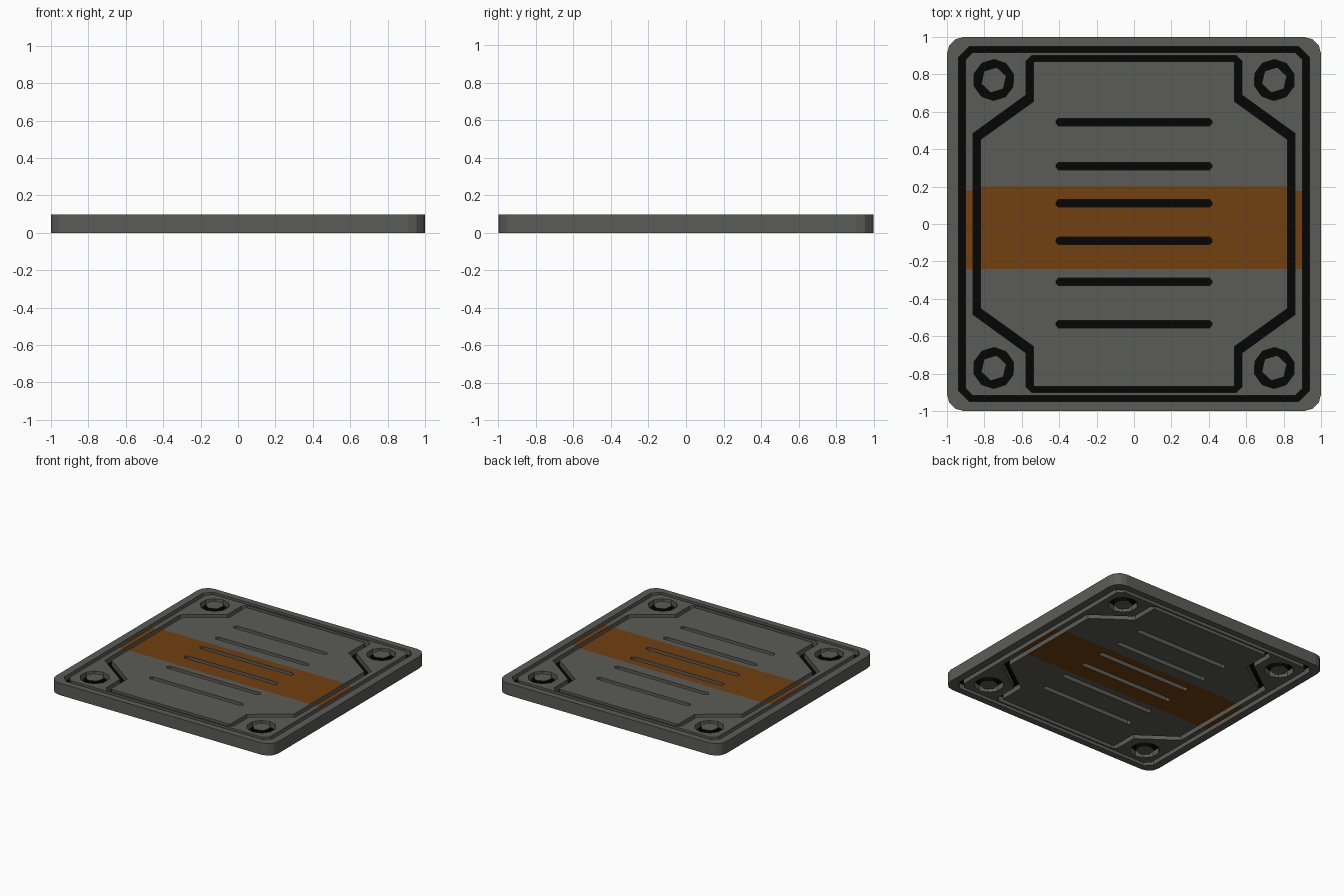
import bpy, bmesh, math

if "Cube" in bpy.data.objects:
    bpy.data.objects.remove(bpy.data.objects["Cube"])


def material(name, rgb):
    m = bpy.data.materials.new(name)
    m.diffuse_color = (*rgb, 1.0)
    m.use_nodes = True
    m.node_tree.nodes["Principled BSDF"].inputs["Base Color"].default_value = m.diffuse_color
    return m


GREY = material("dark grey metal", (0.105, 0.105, 0.095))
ORANGE = material("burnt orange", (0.165, 0.05, 0.005))
BLACK = material("black", (0.0015, 0.0015, 0.0015))


def mirror4(quarter):
    """Closed outline from its upper right quarter, listed from top to right."""
    q = list(quarter)
    return (q + [(x, -y) for x, y in reversed(q)]
            + [(-x, -y) for x, y in q] + [(-x, y) for x, y in reversed(q)])


def chamfered(hx, hy, c):
    return mirror4([(hx - c, hy), (hx, hy - c)])


def rounded(h, r, n):
    return mirror4([(h - r + r * math.sin(a), h - r + r * math.cos(a))
                    for a in (math.pi / 2 * i / n for i in range(n + 1))])


def polygon(cx, cy, r, n):
    return [(cx + r * math.cos(2 * math.pi * i / n + 0.3),
             cy + r * math.sin(2 * math.pi * i / n + 0.3)) for i in range(n)]


def slab(name, loops, z0, z1, mat, band=None, side_mat=None):
    """Filled outline with holes, thickened; band = painted y range on its flat faces."""
    curve = bpy.data.curves.new(name + "_outline", 'CURVE')
    curve.dimensions = '2D'
    curve.fill_mode = 'BOTH'
    curve.extrude = (z1 - z0) / 2
    for loop in loops:
        s = curve.splines.new('POLY')
        s.points.add(len(loop) - 1)
        for p, (x, y) in zip(s.points, loop):
            p.co = (x, y, 0, 1)
        s.use_cyclic_u = True
    tmp = bpy.data.objects.new(name + "_outline", curve)
    bpy.context.collection.objects.link(tmp)
    bpy.context.view_layer.update()
    deps = bpy.context.evaluated_depsgraph_get()
    source = bpy.data.meshes.new_from_object(tmp.evaluated_get(deps))
    bm = bmesh.new()
    bm.from_mesh(source)
    bpy.data.objects.remove(tmp)
    bpy.data.curves.remove(curve)
    bpy.data.meshes.remove(source)

    bmesh.ops.remove_doubles(bm, verts=bm.verts, dist=1e-5)
    bmesh.ops.translate(bm, verts=bm.verts, vec=(0, 0, (z0 + z1) / 2))
    for y in band or ():
        bmesh.ops.bisect_plane(bm, geom=bm.verts[:] + bm.edges[:] + bm.faces[:],
                               plane_co=(0, y, 0), plane_no=(0, 1, 0))
    bmesh.ops.recalc_face_normals(bm, faces=bm.faces)
    bm.normal_update()
    mesh = bpy.data.meshes.new(name)
    for m in (mat, ORANGE if band else mat, side_mat or mat):
        mesh.materials.append(m)
    for f in bm.faces:
        y = f.calc_center_median().y
        flat = abs(f.normal.z) > 0.5
        painted = bool(band) and flat and band[0] < y < band[1]
        f.material_index = 1 if painted else (0 if flat else 2)
        f.smooth = False
    bm.to_mesh(mesh)
    bm.free()
    obj = bpy.data.objects.new(name, mesh)
    bpy.context.collection.objects.link(obj)
    return obj


TOP = 0.097
bolts = [(sx * 0.75, sy * 0.77) for sx in (-1, 1) for sy in (-1, 1)]

# outer rim
slab("outer_rim", [rounded(1.0, 0.09, 3), chamfered(0.938, 0.948, 0.055)], 0, TOP, GREY)

# border panel with bolt recesses, outside the inner groove
groove_outer = mirror4([(0.545, 0.902), (0.577, 0.872), (0.577, 0.69), (0.86, 0.485)])
slab("border_panel",
     [chamfered(0.902, 0.917, 0.04), groove_outer]
     + [polygon(x, y, 0.11, 10) for x, y in bolts],
     0, TOP, GREY, (-0.24, 0.18))

# centre panel with six slots
groove_inner = mirror4([(0.53, 0.870), (0.537, 0.862), (0.537, 0.655), (0.82, 0.452)])
slots = []
for y in (0.545, 0.31, 0.11, -0.09, -0.31, -0.535):
    outline = mirror4([(0.405, 0.02), (0.418, 0.006)])
    slots.append([(px, y + py) for px, py in outline])
slab("centre_panel", [groove_inner] + slots, 0, TOP, GREY, (-0.24, 0.20))

# bolt heads with black sides, standing in the recesses
for i, (x, y) in enumerate(bolts):
    slab(f"bolt_head_{i + 1}", [polygon(x, y, 0.07, 6)], 0, TOP, GREY, None, BLACK)

# dark core sheet seen at the bottom of every groove
slab("dark_core", [chamfered(0.96, 0.96, 0.07)], 0.044, 0.053, BLACK)
